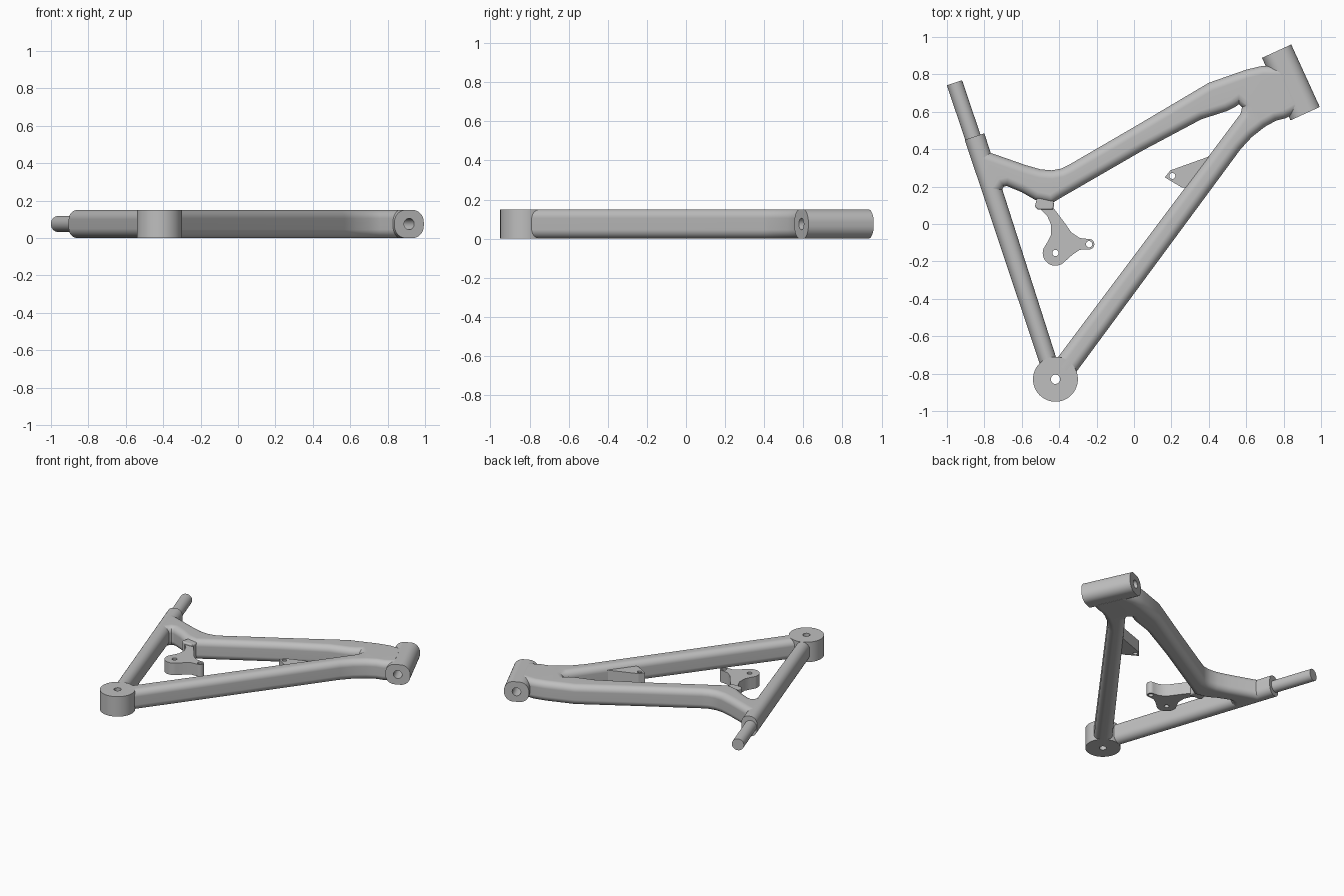
import bpy, bmesh, math
from mathutils import Vector, Matrix

cube = bpy.data.objects.get("Cube")
if cube:
    bpy.data.objects.remove(cube, do_unlink=True)

grey = bpy.data.materials.new("plain grey")
grey.use_nodes = True
COLOUR = (0.52, 0.52, 0.52, 1)
grey.diffuse_color = COLOUR
grey.node_tree.nodes["Principled BSDF"].inputs["Base Color"].default_value = COLOUR


def arc(centre, r, start, end, n):
    """Points along an arc, angles in degrees."""
    angles = [math.radians(start + (end - start) * i / n) for i in range(n + 1)]
    return [(centre[0] + r * math.cos(a), centre[1] + r * math.sin(a)) for a in angles]


def circle(centre, r, n=40):
    return arc(centre, r, 0, 360, n)[:-1]


def hole(centre, r, n=24):
    return circle(centre, r, n)[::-1]


def inset(points, d, flat):
    """Move a loop inwards (to its left) by d, leaving the flat edges in place."""
    n = len(points)
    pts = [Vector(p) for p in points]
    normals = []
    for i in range(n):
        e = (pts[(i + 1) % n] - pts[i]).normalized()
        normals.append(Vector((-e.y, e.x)))
    result = []
    for i in range(n):
        n1, n2 = normals[i - 1], normals[i]
        d1 = 0 if (i - 1) % n in flat else d
        d2 = 0 if i in flat else d
        if d1 == d2:
            move = (n1 + n2) * d1 / max(1 + n1.dot(n2), 0.3)
        else:
            det = n1.x * n2.y - n1.y * n2.x
            move = Vector((d1 * n2.y - d2 * n1.y, n1.x * d2 - n2.x * d1)) / det
        result.append(pts[i] + move)
    return result


def slab(name, loops, z0, z1, bevel=0, flat=(), matrix=None, steps=7):
    """Extrude loops (outer anticlockwise, holes clockwise) with rounded rims."""
    if bevel:
        angles = [math.pi / 2 * k / steps for k in range(steps + 1)]
        rim = [(bevel * (1 - math.cos(a)), bevel * (1 - math.sin(a))) for a in angles]
        levels = [(d, z0 + h) for d, h in reversed(rim)] + [(d, z1 - h) for d, h in rim]
    else:
        levels = [(0, z0), (0, z1)]
    bm = bmesh.new()
    caps = [[], []]
    for loop in loops:
        n = len(loop)
        rings = [[bm.verts.new((p.x, p.y, z)) for p in inset(loop, d, flat)]
                 for d, z in levels]
        for low, high in zip(rings, rings[1:]):
            for i in range(n):
                j = (i + 1) % n
                bm.faces.new((low[i], low[j], high[j], high[i]))
        for cap, ring in zip(caps, (rings[0], rings[-1])):
            cap += [bm.edges.get((ring[i], ring[(i + 1) % n])) for i in range(n)]
    for cap in caps:
        bmesh.ops.triangle_fill(bm, edges=cap, use_beauty=True, use_dissolve=False)
    bmesh.ops.remove_doubles(bm, verts=bm.verts[:], dist=1e-5)
    bmesh.ops.recalc_face_normals(bm, faces=bm.faces[:])
    if matrix:
        bm.transform(matrix)
    mesh = bpy.data.meshes.new(name)
    bm.to_mesh(mesh)
    bm.free()
    mesh.materials.append(grey)
    obj = bpy.data.objects.new(name, mesh)
    bpy.context.collection.objects.link(obj)
    bpy.ops.object.select_all(action='DESELECT')
    bpy.context.view_layer.objects.active = obj
    obj.select_set(True)
    bpy.ops.object.shade_smooth_by_angle(angle=math.radians(30))
    weighted = obj.modifiers.new("weighted normals", 'WEIGHTED_NORMAL')
    weighted.keep_sharp = True
    return obj


def along(start, end, z):
    """Matrix taking local z to the line start-end, with local y kept upright."""
    a, b = Vector((*start, z)), Vector((*end, z))
    axis = (b - a).normalized()
    up = Vector((0, 0, 1))
    side = up.cross(axis)
    m = Matrix((side, up, axis)).transposed().to_4x4()
    return Matrix.Translation(a) @ m, (b - a).length


H = 0.15  # overall thickness

# Down tube, top tube and gusset in one rounded piece
body = [
    (-0.33, -0.82), (0.57, 0.40), (0.63, 0.465), (0.70, 0.52), (0.76, 0.553),
    (0.81, 0.565), (0.875, 0.60),
    (0.765, 0.845), (0.685, 0.845), (0.60, 0.825), (0.40, 0.755), (0.02, 0.53),
    (-0.35, 0.315), (-0.39, 0.296), (-0.44, 0.287), (-0.50, 0.292),
    (-0.58, 0.315), (-0.78, 0.385), (-0.84, 0.42),
    (-0.745, 0.13), (-0.705, 0.185), (-0.695, 0.20), (-0.68, 0.203),
    (-0.60, 0.17), (-0.53, 0.13), (-0.44, 0.11), (-0.40, 0.135),
    (0.05, 0.395), (0.36, 0.56), (0.50, 0.605), (0.54, 0.625), (0.56, 0.64),
    (0.578, 0.625), (0.57, 0.59), (-0.42, -0.73)]
slab("main_tubes", [body], 0, H, 0.045, flat=(6, 18, 34))

# Seat tube and the post standing in it
seat = [(-0.80, 0.485), (-0.905, 0.45), (-0.49, -0.79), (-0.40, -0.765)]
slab("seat_tube", [seat], 0, H, 0.05, flat=(0, 2))
m, length = along((-0.84, 0.40), (-0.96, 0.755), H / 2)
slab("seat_post", [circle((0, 0), 0.043)], 0, length, matrix=m)

# Bottom bracket shell
crank = (-0.42, -0.83)
slab("bottom_bracket", [circle(crank, 0.12, 64), hole(crank, 0.025)], 0, H)

# Head tube: rounded section with a bore, run along its axis
r, w = 0.065, 0.086
section = []
for start, sx, sy in ((0, 1, 1), (90, -1, 1), (180, -1, -1), (270, 1, -1)):
    section += arc((sx * (w - r), sy * (H / 2 - r)), r, start, start + 90, 8)
m, length = along((0.915, 0.59), (0.7625, 0.924), H / 2)
slab("head_tube", [section, hole((0, 0), 0.03)], 0, length, matrix=m)

# Shock mount tab on the down tube
tab = [(0.33, 0.19), (0.45, 0.38), (0.385, 0.355), (0.195, 0.287), (0.165, 0.25),
       (0.18, 0.24), (0.257, 0.195)]
slab("shock_mount", [tab, hole((0.205, 0.257), 0.016)], 0.03, 0.12)

# Pivot boss under the gusset
boss = [(-0.515, 0.077), (-0.435, 0.077), (-0.427, 0.10), (-0.44, 0.17),
        (-0.51, 0.17), (-0.53, 0.095)]
slab("pivot_boss", [boss], 0.015, 0.135, 0.01)

# Rocker link with two eyes
big, small = (-0.42, -0.155), (-0.24, -0.108)
rocker = [(-0.505, 0.085), (-0.465, 0.045), (-0.445, 0), (-0.445, -0.06), (-0.465, -0.10)]
rocker += arc(big, 0.068, 160, 320, 16) + [(-0.33, -0.165), (-0.29, -0.138)]
rocker += arc(small, 0.028, -100, 100, 12)
rocker += [(-0.29, -0.075), (-0.335, -0.045), (-0.37, 0.005), (-0.43, 0.085)]
slab("rocker_link", [rocker, hole(big, 0.017), hole(small, 0.017)], 0.03, 0.12)
